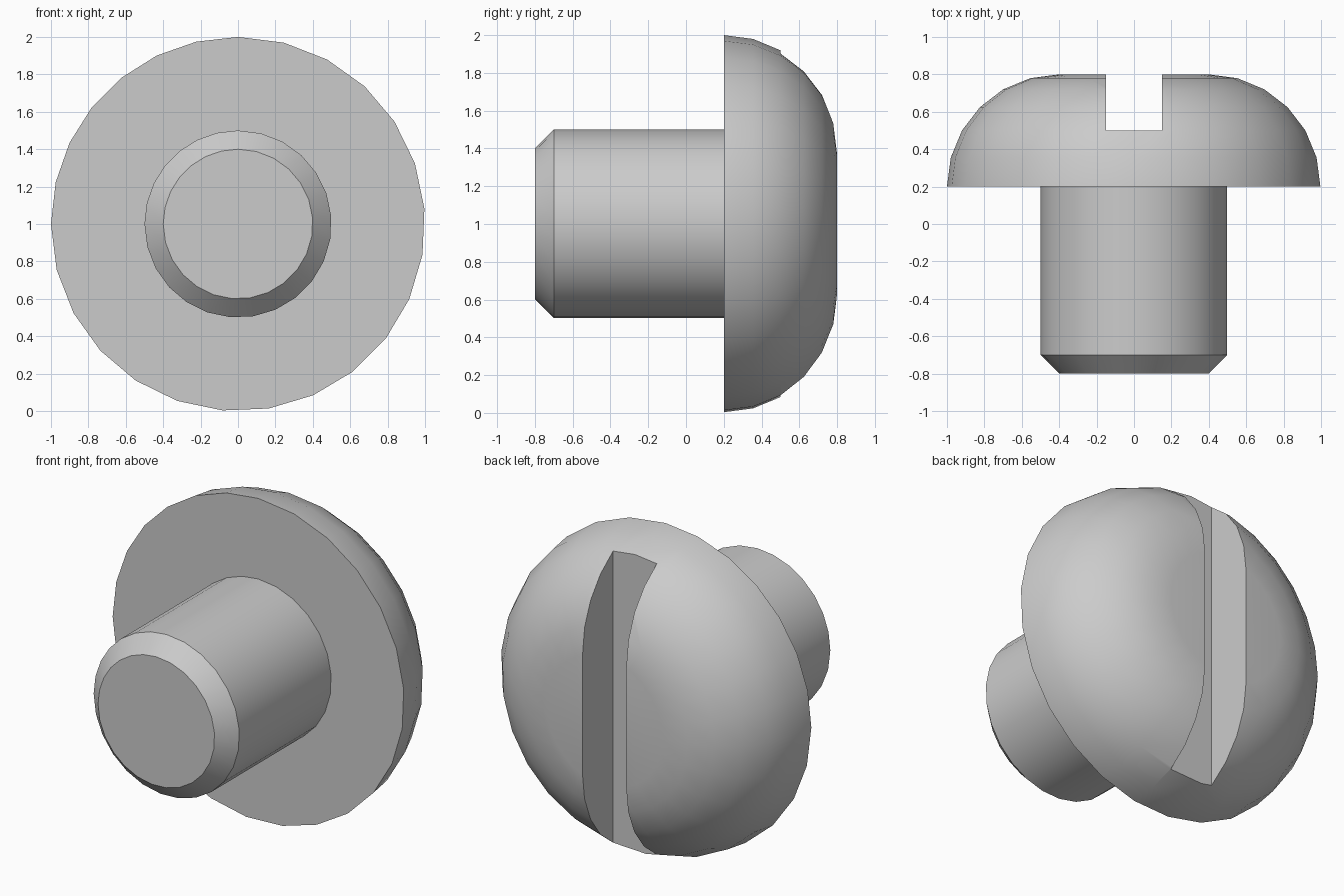
import bpy, bmesh
from math import sin, cos, pi, radians

if "Cube" in bpy.data.objects:
    bpy.data.objects.remove(bpy.data.objects["Cube"])

# Angles round the axis: finer steps in the upper left quarter
angles = [pi - pi / 2 * i / 7 for i in range(7)]
angles += [pi / 2 - 1.5 * pi * i / 19 for i in range(19)]


def lathe(name, profile):
    """Revolve (radius, y) points about the y axis at z = 1."""
    bm = bmesh.new()
    rings = [[bm.verts.new((r * cos(a), y, 1 + r * sin(a))) for a in angles]
             for r, y in profile]
    n = len(angles)
    for lo, hi in zip(rings, rings[1:]):
        for i in range(n):
            j = (i + 1) % n
            bm.faces.new((lo[i], lo[j], hi[j], hi[i]))
    bm.faces.new(rings[0])
    bm.faces.new(rings[-1])
    bmesh.ops.recalc_face_normals(bm, faces=bm.faces[:])
    mesh = bpy.data.meshes.new(name)
    bm.to_mesh(mesh)
    bm.free()
    obj = bpy.data.objects.new(name, mesh)
    bpy.context.collection.objects.link(obj)
    return obj


# Chamfered shank, flat underside and rounded head
profile = [(0.4, -0.8), (0.5, -0.7), (0.5, 0.2)]
profile += [(0.4 + 0.6 * cos(radians(15 * i)), 0.2 + 0.6 * sin(radians(15 * i)))
            for i in range(7)]
screw = lathe("slotted_screw", profile)

# Driver slot across the head
bpy.ops.mesh.primitive_cube_add(size=1, location=(0, 0.8, 1))
cutter = bpy.context.object
cutter.name = "slot_cutter"
cutter.scale = (0.3, 0.6, 3)
cutter.hide_render = True
cut = screw.modifiers.new("slot", 'BOOLEAN')
cut.operation = 'DIFFERENCE'
cut.solver = 'EXACT'
cut.object = cutter

bpy.ops.object.select_all(action='DESELECT')
screw.select_set(True)
bpy.context.view_layer.objects.active = screw
bpy.ops.object.modifier_apply(modifier=cut.name)
bpy.data.objects.remove(cutter)

# Smooth round surfaces with crisp chamfer, rim and slot edges
bpy.ops.object.shade_smooth_by_angle(angle=radians(30))
